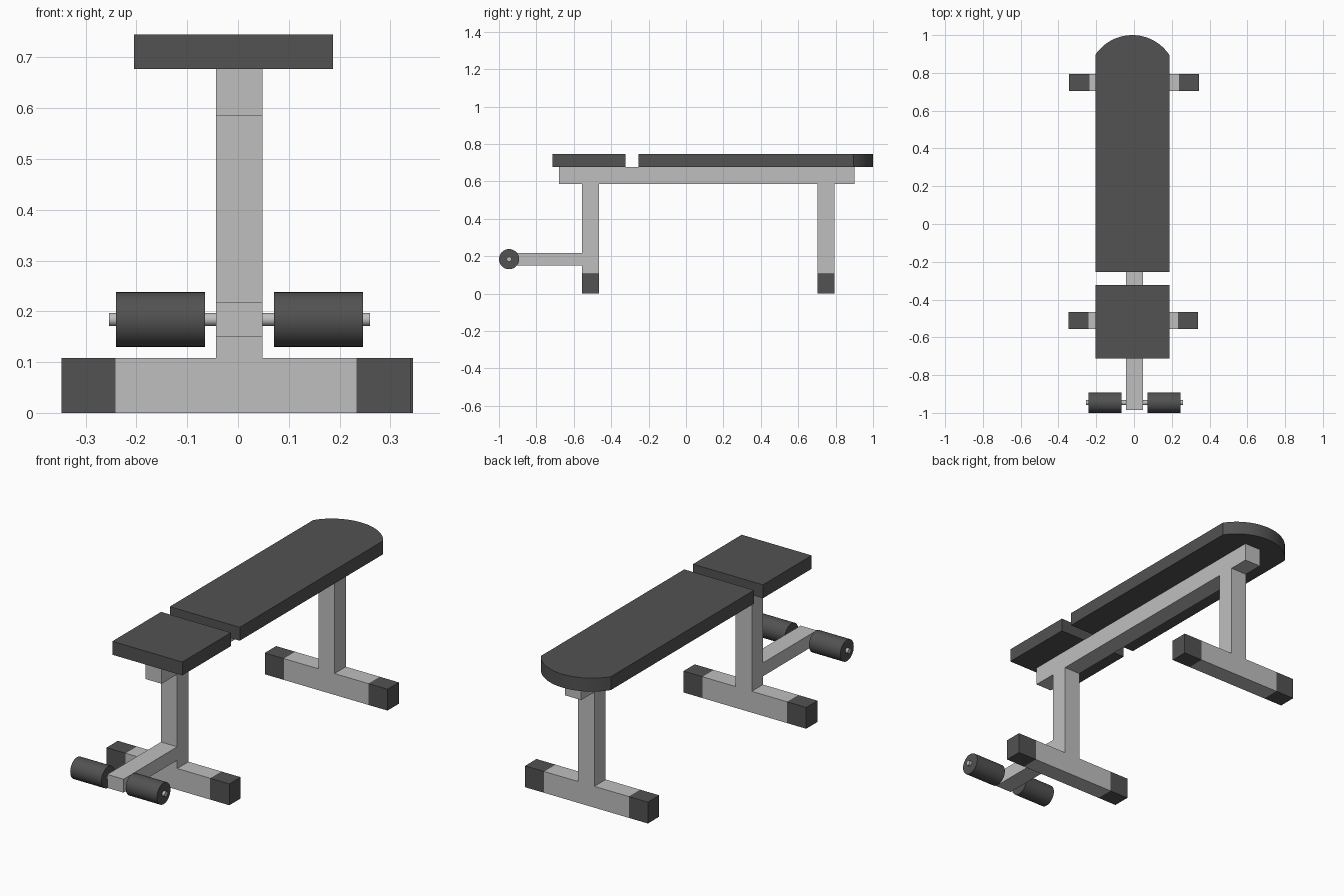
import bpy, bmesh, math
from mathutils import Matrix, Vector

if "Cube" in bpy.data.objects:
    bpy.data.objects.remove(bpy.data.objects["Cube"], do_unlink=True)


def make_material(name, value):
    mat = bpy.data.materials.new(name)
    mat.use_nodes = True
    colour = (value, value, value, 1)
    mat.diffuse_color = colour
    mat.node_tree.nodes["Principled BSDF"].inputs["Base Color"].default_value = colour
    return mat


steel = make_material("light grey steel", 0.52)
vinyl = make_material("dark grey padding", 0.084)


def finish(name, bm, mat):
    bmesh.ops.recalc_face_normals(bm, faces=bm.faces)
    mesh = bpy.data.meshes.new(name)
    bm.to_mesh(mesh)
    bm.free()
    mesh.materials.append(mat)
    obj = bpy.data.objects.new(name, mesh)
    bpy.context.collection.objects.link(obj)
    return obj


def box(name, x, y, z, mat):
    """Box spanning the given (low, high) ranges."""
    bm = bmesh.new()
    size = [b - a for a, b in (x, y, z)]
    centre = Vector([(a + b) / 2 for a, b in (x, y, z)])
    bmesh.ops.create_cube(bm, size=1, matrix=Matrix.Translation(centre) @ Matrix.Diagonal((*size, 1)))
    return finish(name, bm, mat)


def rod(name, x, y, z, radius, mat):
    """Cylinder lying along x."""
    bm = bmesh.new()
    place = Matrix.Translation((sum(x) / 2, y, z)) @ Matrix.Rotation(math.pi / 2, 4, "Y")
    bmesh.ops.create_cone(bm, cap_ends=True, segments=32, radius1=radius, radius2=radius,
                          depth=x[1] - x[0], matrix=place)
    obj = finish(name, bm, mat)
    bpy.ops.object.select_all(action="DESELECT")
    obj.select_set(True)
    bpy.context.view_layer.objects.active = obj
    bpy.ops.object.shade_smooth_by_angle(angle=math.radians(40))
    return obj


tube_x = (-0.043, 0.048)
pad_x = (-0.205, 0.187)
pad_z = (0.677, 0.745)

# Top beam
box("top_beam", tube_x, (-0.68, 0.90), (0.585, 0.677), steel)

# Uprights, crossbar feet and end caps
cap = 0.107
for side, y, foot in (("front", (-0.555, -0.465), (-0.348, 0.340)),
                      ("rear", (0.704, 0.795), (-0.343, 0.345))):
    box(side + "_post", tube_x, y, (0.108, 0.585), steel)
    box(side + "_foot", (foot[0] + cap, foot[1] - cap), y, (0, 0.108), steel)
    box(side + "_right_foot_cap", (foot[0], foot[0] + cap), y, (0, 0.108), vinyl)
    box(side + "_left_foot_cap", (foot[1] - cap, foot[1]), y, (0, 0.108), vinyl)

# Leg hold-down arm, axle and foam rollers
box("leg_arm", tube_x, (-0.985, -0.555), (0.15, 0.218), steel)
axle_y, axle_z = -0.946, 0.184
rod("roller_axle", (-0.254, 0.260), axle_y, axle_z, 0.013, steel)
rod("right_roller", (-0.240, -0.065), axle_y, axle_z, 0.054, vinyl)
rod("left_roller", (0.071, 0.246), axle_y, axle_z, 0.054, vinyl)

# Seat pad
box("seat_pad", pad_x, (-0.713, -0.323), pad_z, vinyl)

# Backrest pad with an arched head end
half = (pad_x[1] - pad_x[0]) / 2
mid = sum(pad_x) / 2
rise = 0.105
radius = (half ** 2 + rise ** 2) / (2 * rise)
sweep = math.asin(half / radius)
steps = 24
outline = [(pad_x[0], -0.253), (pad_x[1], -0.253)]
for i in range(steps + 1):
    a = sweep * (1 - 2 * i / steps)
    outline.append((mid + radius * math.sin(a), 1 - radius + radius * math.cos(a)))
bm = bmesh.new()
base = bm.faces.new([bm.verts.new((x, y, pad_z[0])) for x, y in outline])
top = bmesh.ops.extrude_face_region(bm, geom=[base], use_keep_orig=True)["geom"]
bmesh.ops.translate(bm, vec=(0, 0, pad_z[1] - pad_z[0]),
                    verts=[v for v in top if isinstance(v, bmesh.types.BMVert)])
backrest = finish("backrest_pad", bm, vinyl)
bpy.ops.object.select_all(action="DESELECT")
backrest.select_set(True)
bpy.context.view_layer.objects.active = backrest
bpy.ops.object.shade_smooth_by_angle(angle=math.radians(25))
